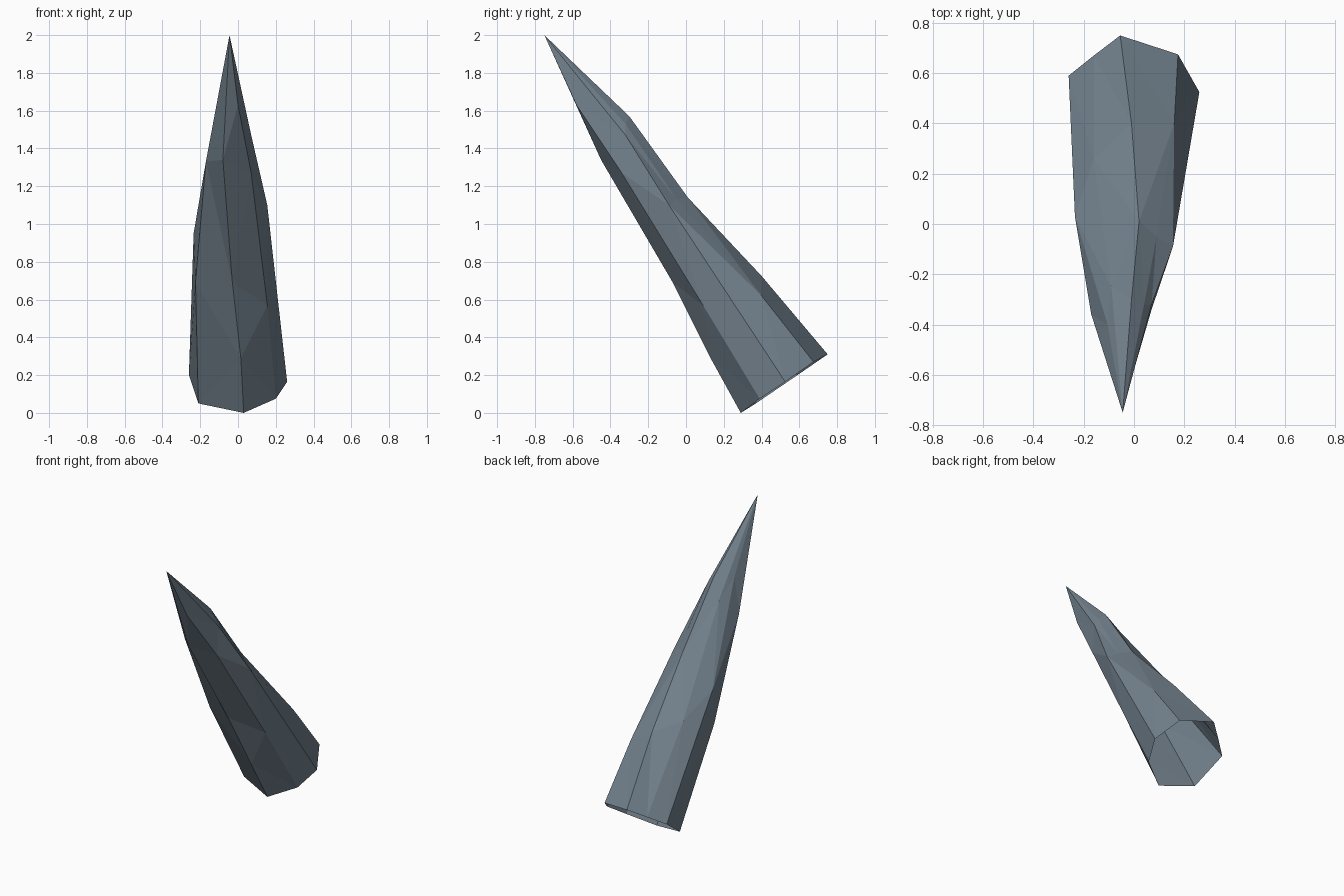
import bpy
import bmesh
from mathutils import Vector

if "Cube" in bpy.data.objects:
    bpy.data.objects.remove(bpy.data.objects["Cube"])

TIP = Vector((-0.045, -0.75, 2.0))
BASE = Vector((-0.01, 0.51, 0.15))
AXIS = (TIP - BASE).normalized()

# Ridge paths of the leaning crystal, base to tip, counter-clockwise from the front
RIDGES = [
    [(.03, .29, 0), (.015, .13, .29), (-.03, -.07, .69), (-.08, -.45, 1.34)],
    [(.20, .39, .075), (.155, .09, .57), (.07, -.34, 1.27), (0, -.58, 1.63)],
    [(.26, .525, .165), (.155, -.09, 1.10), (.07, -.32, 1.47)],
    [(.175, .675, .27), (.16, .40, .62), (.09, -.05, 1.13), (.04, -.32, 1.53)],
    [(-.055, .75, .31), (-.01, .40, .725), (.02, .01, 1.14), (-.01, -.30, 1.57)],
    [(-.16, .67, .255), (-.16, .26, .79), (-.09, -.25, 1.45)],
    [(-.26, .59, .20), (-.235, .03, .95), (-.105, -.40, 1.56)],
    [(-.21, .37, .05), (-.225, 0, .69), (-.17, -.36, 1.33)],
]


def along(v):
    return (v.co - BASE).dot(AXIS)


def bridge(bm, a, b):
    """Fill the strip between two ridges with triangles, lowest point first."""
    i = j = 0
    while a[i + 1] is not b[j + 1]:
        if along(a[i + 1]) < along(b[j + 1]):
            bm.faces.new((a[i], b[j], a[i + 1]))
            i += 1
        else:
            bm.faces.new((a[i], b[j], b[j + 1]))
            j += 1
    bm.faces.new((a[i], b[j], a[-1]))


# Crystal spike, open at the base
bm = bmesh.new()
tip = bm.verts.new(TIP)
chains = [[bm.verts.new(p) for p in ridge] + [tip] for ridge in RIDGES]
for k, chain in enumerate(chains):
    bridge(bm, chain, chains[(k + 1) % len(chains)])

mesh = bpy.data.meshes.new("crystal_spike")
bm.to_mesh(mesh)
bm.free()

# Slate colour
mat = bpy.data.materials.new("slate_blue_grey")
mat.diffuse_color = (0.17, 0.22, 0.265, 1)
mat.use_nodes = True
mat.node_tree.nodes["Principled BSDF"].inputs["Base Color"].default_value = mat.diffuse_color
mesh.materials.append(mat)

spike = bpy.data.objects.new("crystal_spike", mesh)
bpy.context.collection.objects.link(spike)
